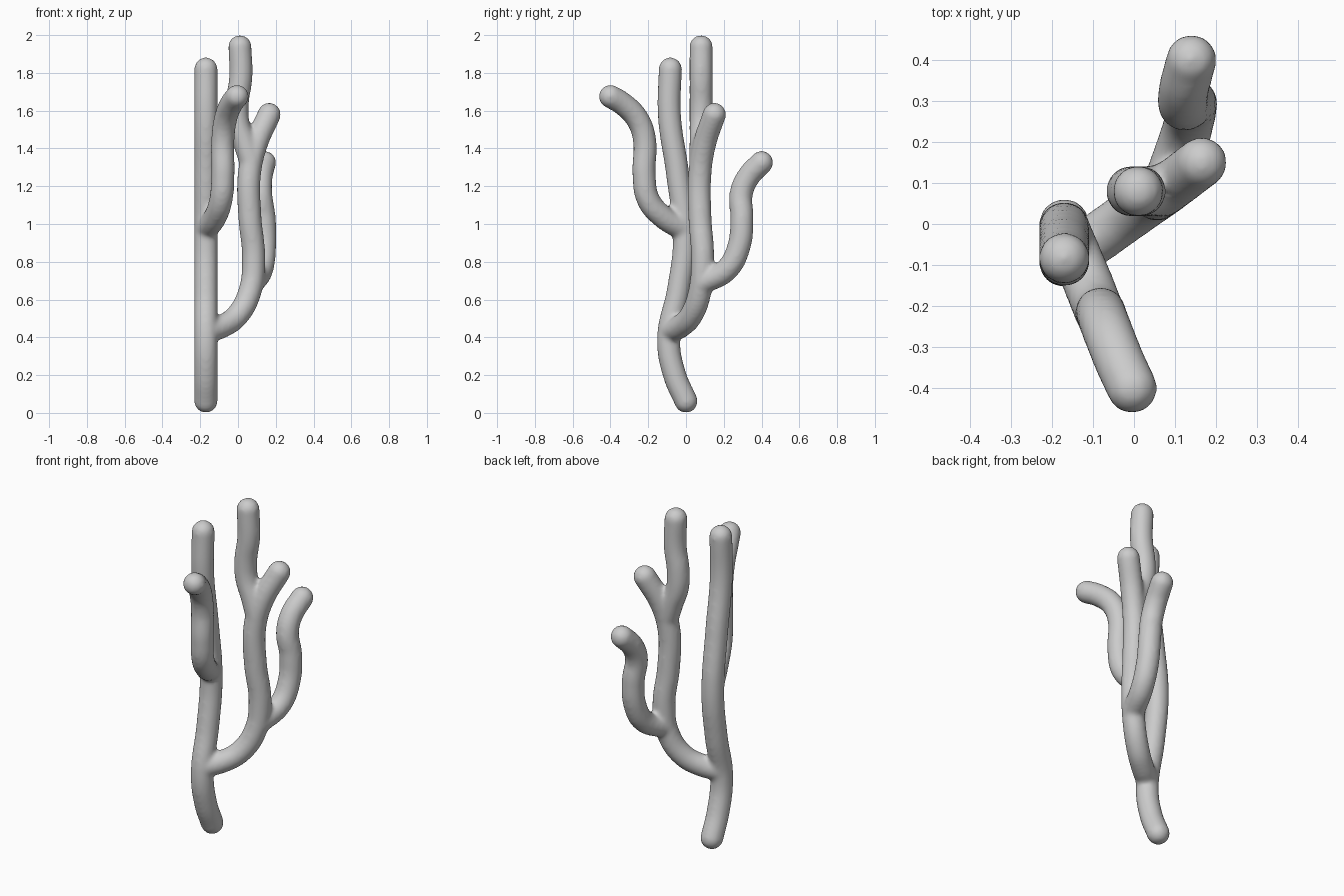
import bpy, bmesh
from mathutils import Matrix

if "Cube" in bpy.data.objects:
    bpy.data.objects.remove(bpy.data.objects["Cube"])

R = 0.062

# Centre lines of the stem and its branches
paths = {
    "main_stem": [(-.17, 0, .062), (-.17, -.06, .2), (-.17, -.092, .39), (-.17, -.04, .65),
                  (-.17, -.008, .92), (-.17, -.045, 1.27), (-.17, -.088, 1.58), (-.17, -.083, 1.82)],
    "front_branch": [(-.17, -.01, .97), (-.12, -.125, 1.04), (-.09, -.2, 1.13), (-.08, -.222, 1.26),
                     (-.08, -.22, 1.45), (-.065, -.26, 1.56), (-.033, -.34, 1.64), (-.005, -.4, 1.675)],
    "right_branch": [(-.17, -.09, .43), (-.08, -.027, .46), (0, .03, .52), (.065, .075, .65),
                     (.083, .088, .81), (.062, .073, 1.05), (.06, .073, 1.26),
                     (.095, .097, 1.42), (.165, .15, 1.58)],
    "top_branch": [(.068, .078, 1.33), (.035, .08, 1.43), (0, .08, 1.53), (-.005, .08, 1.63),
                   (.015, .08, 1.78), (.01, .08, 1.938)],
    "back_branch": [(.08, .09, .69), (.125, .217, .76), (.14, .28, .88), (.138, .296, 1.03),
                    (.12, .292, 1.16), (.122, .33, 1.25), (.14, .4, 1.325)],
}

bm = bmesh.new()


def add_limb(name, pts):
    """Round tube through pts with a ball at each end."""
    cu = bpy.data.curves.new(name, 'CURVE')
    cu.dimensions = '3D'
    cu.bevel_depth = R
    cu.bevel_resolution = 8
    cu.resolution_u = 10
    cu.use_fill_caps = True
    sp = cu.splines.new('BEZIER')
    sp.bezier_points.add(len(pts) - 1)
    for bp, p in zip(sp.bezier_points, pts):
        bp.co = p
        bp.handle_left_type = bp.handle_right_type = 'AUTO'
    ob = bpy.data.objects.new(name, cu)
    bpy.context.collection.objects.link(ob)
    bpy.context.view_layer.update()
    ev = ob.evaluated_get(bpy.context.evaluated_depsgraph_get())
    bm.from_mesh(ev.to_mesh())
    ev.to_mesh_clear()
    bpy.data.objects.remove(ob)
    for p in (pts[0], pts[-1]):
        bmesh.ops.create_uvsphere(bm, u_segments=32, v_segments=20, radius=R,
                                  matrix=Matrix.Translation(p))


for name, pts in paths.items():
    add_limb(name, pts)

bmesh.ops.remove_doubles(bm, verts=bm.verts, dist=1e-5)
me = bpy.data.meshes.new("branching_coral")
bm.to_mesh(me)
bm.free()
coral = bpy.data.objects.new("branching_coral", me)
bpy.context.collection.objects.link(coral)

# Fuse the limbs into one skin and soften the joints
rm = coral.modifiers.new("fuse", 'REMESH')
rm.mode = 'VOXEL'
rm.voxel_size = 0.011
rm.use_smooth_shade = True
sm = coral.modifiers.new("soften", 'SMOOTH')
sm.factor = 0.5
sm.iterations = 10
